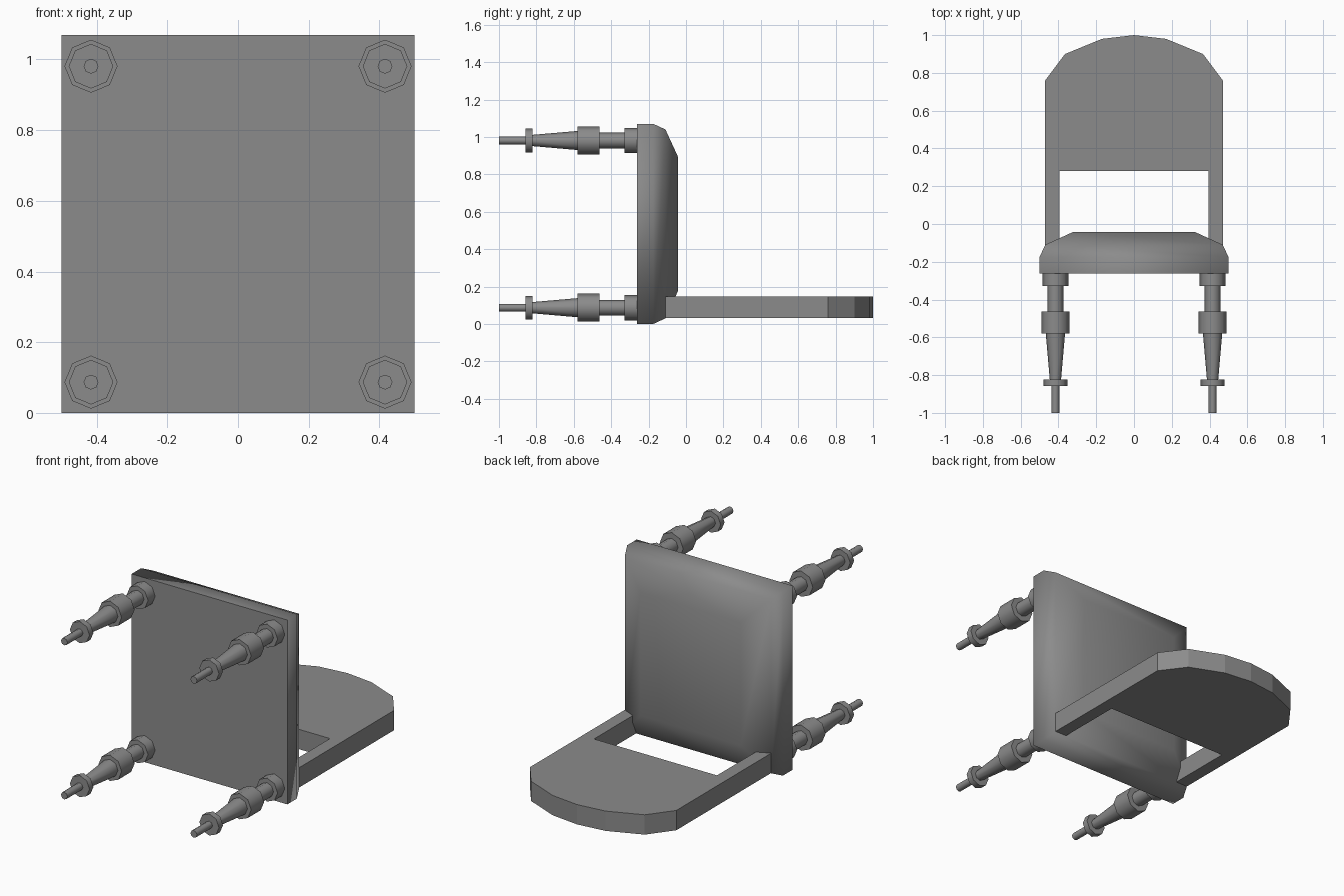
import bpy, bmesh
from math import radians, sin, cos, pi

cube = bpy.data.objects.get("Cube")
if cube:
    bpy.data.objects.remove(cube)

GREY = 0.26
mat = bpy.data.materials.new("plain grey")
mat.use_nodes = True
mat.diffuse_color = (GREY, GREY, GREY, 1)
mat.node_tree.nodes["Principled BSDF"].inputs["Base Color"].default_value = (GREY, GREY, GREY, 1)


def finish(name, bm):
    bmesh.ops.recalc_face_normals(bm, faces=bm.faces)
    mesh = bpy.data.meshes.new(name)
    bm.to_mesh(mesh)
    bm.free()
    mesh.materials.append(mat)
    obj = bpy.data.objects.new(name, mesh)
    bpy.context.collection.objects.link(obj)
    return obj


def loft(bm, rings):
    """Skin closed rings of points and cap both ends."""
    loops = [[bm.verts.new(p) for p in ring] for ring in rings]
    for a, b in zip(loops, loops[1:]):
        for i in range(len(a)):
            j = (i + 1) % len(a)
            bm.faces.new((a[i], a[j], b[j], b[i]))
    return bm.faces.new(loops[0]), bm.faces.new(loops[-1])


# Padded seat: square rim, rounded toward the sitting side
HALF_W, HEIGHT = 0.5, 1.07
bm = bmesh.new()
rings = []
for y, inset in ((-0.262, 0), (-0.175, 0), (-0.11, 0.03), (-0.042, 0.178)):
    x, low, high = HALF_W - inset, inset, HEIGHT - inset
    rings.append([(-x, y, low), (x, y, low), (x, y, high), (-x, y, high)])
underside, top = loft(bm, rings)
for face in bm.faces:
    face.smooth = True
for edge in underside.edges:
    edge.smooth = False
finish("seat", bm)

# Backrest: arched panel and two posts cut from one board
half = [(0.47, 0.76), (0.365, 0.90), (0.17, 0.98)]
outline = [(0.395, 0.28), (0.395, -0.13), (0.47, -0.13)] + half
outline += [(0, 1.0)] + [(-x, y) for x, y in reversed(outline)]
bm = bmesh.new()
loft(bm, [[(x, y, z) for x, y in outline] for z in (0.032, 0.147)])
finish("backrest", bm)

# Turned legs: (position along the leg, radius)
LEG = [(-0.25, 0.068), (-0.328, 0.068), (-0.328, 0.042), (-0.462, 0.042),
       (-0.462, 0.075), (-0.58, 0.075), (-0.58, 0.051), (-0.822, 0.030),
       (-0.822, 0.063), (-0.858, 0.063), (-0.858, 0.021), (-1.0, 0.021)]
SIDES = 8


def leg(name, cx, cz):
    bm = bmesh.new()
    angles = [2 * pi * i / SIDES for i in range(SIDES)]
    loft(bm, [[(cx + r * cos(a), y, cz + r * sin(a)) for a in angles] for y, r in LEG])
    obj = finish(name, bm)
    bpy.ops.object.select_all(action="DESELECT")
    obj.select_set(True)
    bpy.context.view_layer.objects.active = obj
    bpy.ops.object.shade_smooth_by_angle(angle=radians(50))


for side, x in (("left", 0.416), ("right", -0.416)):
    for end, z in (("rear", 0.087), ("front", 0.981)):
        leg(f"{end}_{side}_leg", x, z)
